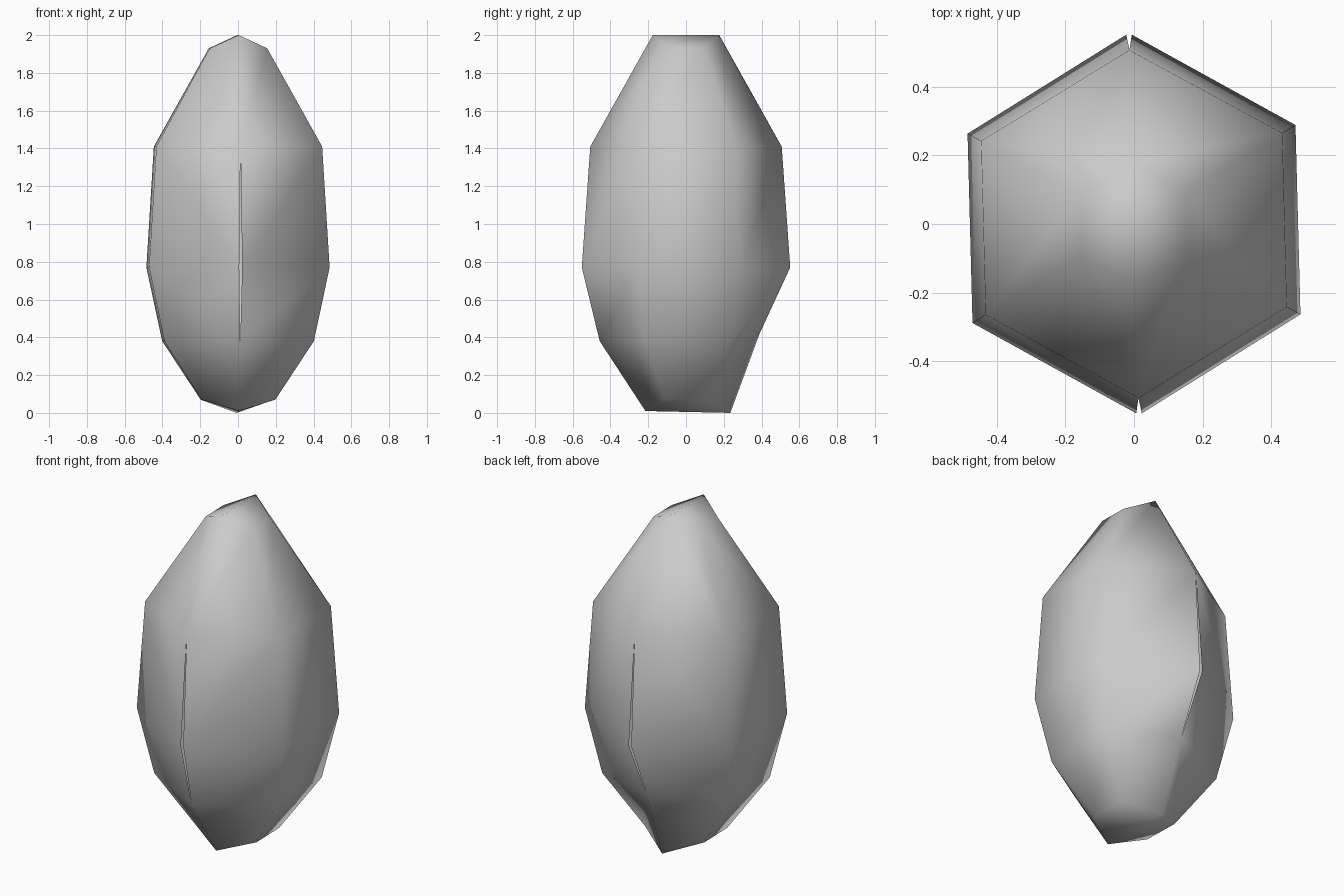
import bpy, bmesh
from math import sin, cos, radians

cube = bpy.data.objects.get("Cube")
if cube:
    bpy.data.objects.remove(cube, do_unlink=True)

# One plain grey for the whole shell
grey = bpy.data.materials.new("plain_grey")
grey.use_nodes = True
colour = (0.6, 0.6, 0.6, 1)
grey.diffuse_color = colour
grey.node_tree.nodes["Principled BSDF"].inputs["Base Color"].default_value = colour

# Six-sided rings: radius, seam height, side height, seam opening
RINGS = [
    (0.225, 0.005, 0.07, 0),
    (0.457, 0.38, 0.38, 0),
    (0.552, 0.77, 0.77, 0.008),
    (0.507, 1.41, 1.41, 0),
    (0.176, 2.0, 1.93, 0),
]
TWIST = 1.5


def ring_points(bm, side, level):
    """Four corners of a half ring, from the front seam to the back seam."""
    radius, seam_z, side_z, gap = RINGS[level]
    points = []
    for k in range(4):
        seam = k in (0, 3)
        r, z = radius, seam_z if seam else side_z
        if k == 3 and level == 1:          # dent low on the back seam
            r, z = 0.39, 0.42
        if seam and level == 0:            # base tips slightly to the back
            r, z = (0.215, 0.01) if k == 0 else (0.235, 0)
        angle = radians(-90 + side * 60 * k + TWIST)
        x = r * cos(angle) + (side * gap if seam else 0)
        points.append(bm.verts.new((x, r * sin(angle), z)))
    return points


# Two half shells, joined along the seam except where it opens
bm = bmesh.new()
for side in (1, -1):
    rows = [ring_points(bm, side, i) for i in range(len(RINGS))]
    for low, high in zip(rows, rows[1:]):
        for k in range(3):
            bm.faces.new((low[k], low[k + 1], high[k + 1], high[k]))
    bm.faces.new(rows[0])
    bm.faces.new(rows[-1])
bmesh.ops.remove_doubles(bm, verts=bm.verts, dist=0.001)
bmesh.ops.recalc_face_normals(bm, faces=bm.faces)
for face in bm.faces:
    face.smooth = True

mesh = bpy.data.meshes.new("pod_shell")
bm.to_mesh(mesh)
bm.free()
mesh.materials.append(grey)
pod = bpy.data.objects.new("pod_shell", mesh)
bpy.context.collection.objects.link(pod)
